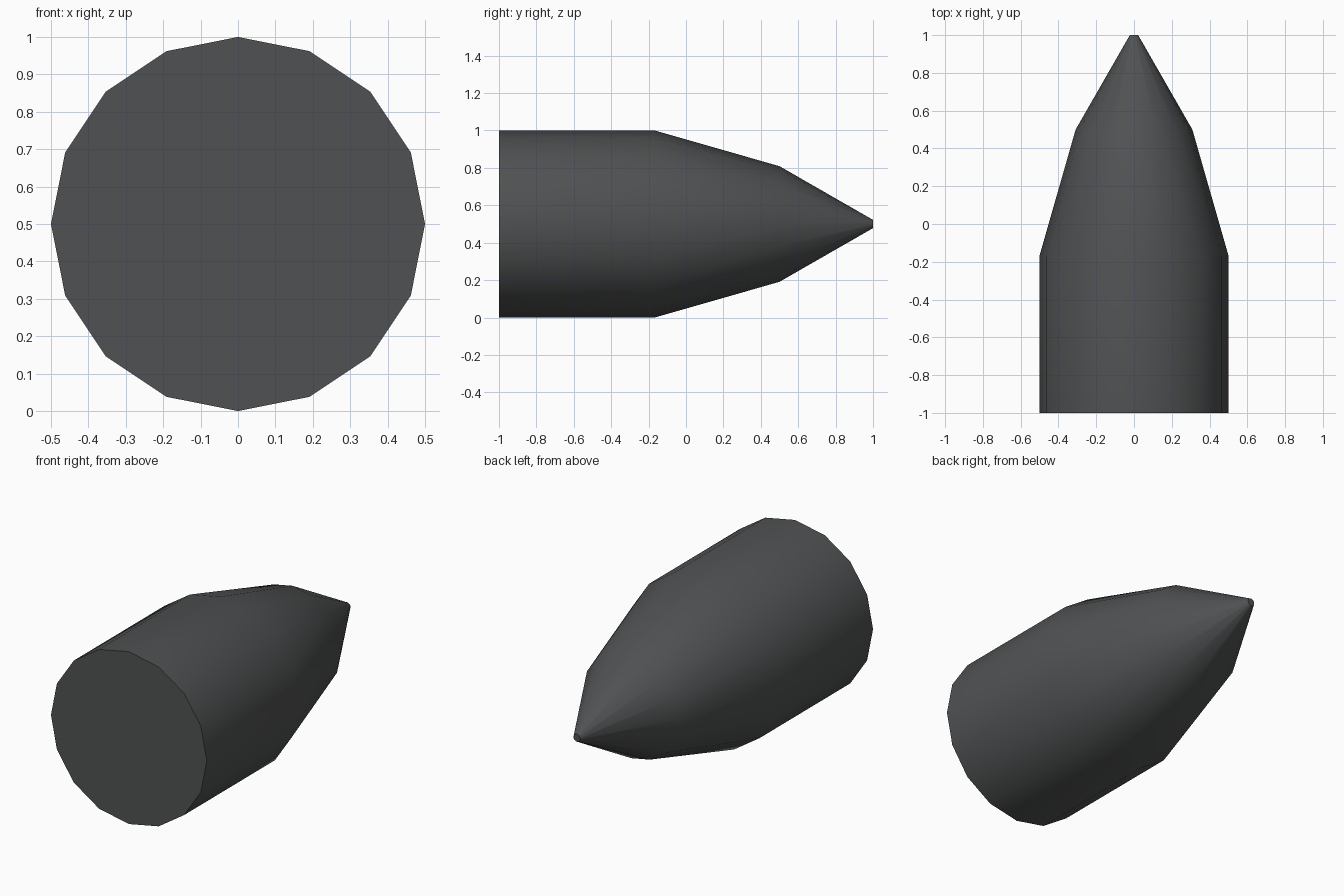
import bpy, bmesh
from math import cos, sin, pi, radians

if "Cube" in bpy.data.objects:
    bpy.data.objects.remove(bpy.data.objects["Cube"])

SIDES = 16
# (y, radius) from the flat base to the blunt tip
PROFILE = [(-1, 0.5), (-0.167, 0.5), (0.5, 0.309), (1, 0.022)]

# Pointed round body: rings along y, bridged and capped
bm = bmesh.new()
rings = [[bm.verts.new((r * cos(2 * pi * i / SIDES), y, 0.5 + r * sin(2 * pi * i / SIDES)))
          for i in range(SIDES)] for y, r in PROFILE]
for a, b in zip(rings, rings[1:]):
    for i in range(SIDES):
        j = (i + 1) % SIDES
        bm.faces.new((a[i], a[j], b[j], b[i]))
bm.faces.new(rings[0])
bm.faces.new(rings[-1])
bmesh.ops.recalc_face_normals(bm, faces=bm.faces)

mesh = bpy.data.meshes.new("pointed_body")
bm.to_mesh(mesh)
bm.free()
body = bpy.data.objects.new("pointed_body", mesh)
bpy.context.collection.objects.link(body)

# Dark grey surface
mat = bpy.data.materials.new("dark_grey")
mat.diffuse_color = (0.08, 0.083, 0.085, 1)
mat.use_nodes = True
mat.node_tree.nodes["Principled BSDF"].inputs["Base Color"].default_value = mat.diffuse_color
mesh.materials.append(mat)

# Smooth sides, sharp end caps
bpy.context.view_layer.objects.active = body
body.select_set(True)
bpy.ops.object.shade_smooth_by_angle(angle=radians(35))
